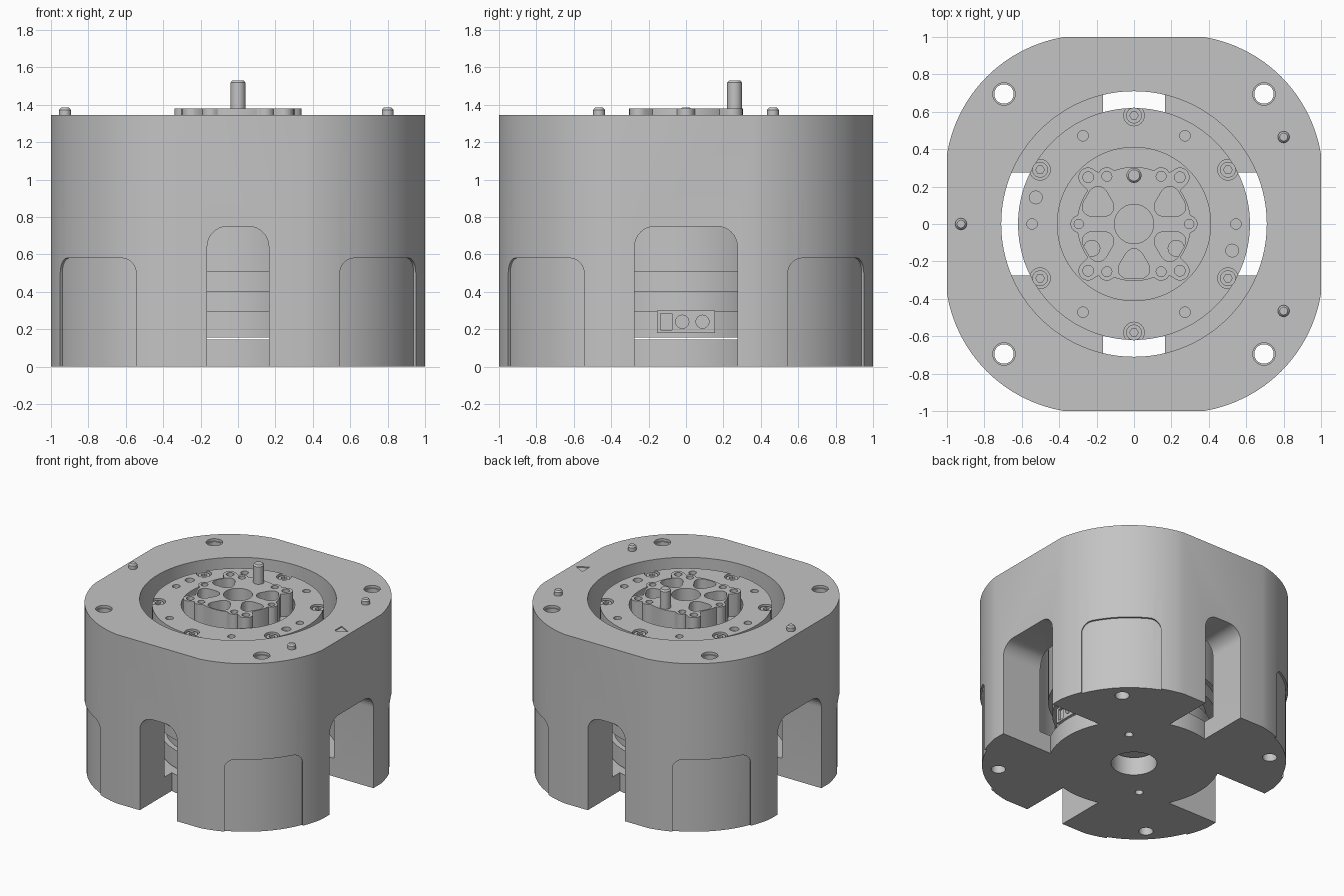
import bpy, bmesh
from math import sin, cos, pi, radians, sqrt, asin, atan2, hypot
from mathutils import Matrix

old = bpy.data.objects.get("Cube")
if old:
    bpy.data.objects.remove(old, do_unlink=True)

grey = bpy.data.materials.new("machined_grey")
grey.use_nodes = True
grey.diffuse_color = (0.55, 0.55, 0.55, 1)
grey.node_tree.nodes["Principled BSDF"].inputs["Base Color"].default_value = (0.55, 0.55, 0.55, 1)


def circle(r, x=0, y=0, n=32):
    return [(x + r * cos(2 * pi * i / n), y + r * sin(2 * pi * i / n)) for i in range(n)]


def add_prism(bm, pts, z0, z1):
    low = [bm.verts.new((x, y, z0)) for x, y in pts]
    high = [bm.verts.new((x, y, z1)) for x, y in pts]
    bm.faces.new(low[::-1])
    bm.faces.new(high)
    n = len(pts)
    for i in range(n):
        j = (i + 1) % n
        bm.faces.new((low[i], low[j], high[j], high[i]))


def finish(name, bm, matrix=Matrix()):
    bm.transform(matrix)
    bmesh.ops.recalc_face_normals(bm, faces=bm.faces[:])
    mesh = bpy.data.meshes.new(name)
    bm.to_mesh(mesh)
    bm.free()
    mesh.materials.append(grey)
    obj = bpy.data.objects.new(name, mesh)
    bpy.context.collection.objects.link(obj)
    return obj


def prisms(name, items, matrix=Matrix()):
    """items: (outline, bottom, top) for each separate solid."""
    bm = bmesh.new()
    for pts, z0, z1 in items:
        add_prism(bm, pts, z0, z1)
    return finish(name, bm, matrix)


def activate(obj):
    bpy.ops.object.select_all(action='DESELECT')
    obj.select_set(True)
    bpy.context.view_layer.objects.active = obj


def cut(obj, cutter):
    cutter.hide_render = True
    mod = obj.modifiers.new("cut", 'BOOLEAN')
    mod.operation = 'DIFFERENCE'
    mod.solver = 'EXACT'
    mod.object = cutter
    activate(obj)
    bpy.ops.object.modifier_apply(modifier=mod.name)
    bpy.data.objects.remove(cutter, do_unlink=True)


def smooth(obj):
    activate(obj)
    bpy.ops.object.shade_smooth_by_angle(angle=radians(25))


def lathe(name, profile, n=96):
    bm = bmesh.new()
    rings = []
    for r, z in profile:
        if r == 0:
            rings.append([bm.verts.new((0, 0, z))] * n)
        else:
            rings.append([bm.verts.new((x, y, z)) for x, y in circle(r, n=n)])
    for a, b in zip(rings, rings[1:]):
        for i in range(n):
            j = (i + 1) % n
            bm.faces.new(list(dict.fromkeys((a[i], a[j], b[j], b[i]))))
    return finish(name, bm)


def body_outline(inset=0.0):
    """Square with four broad corner arcs."""
    c, r = 0.25, 0.76
    a0 = asin(0.12 / r)
    pts = []
    for q in range(4):
        for i in range(17):
            a = a0 + (pi / 2 - 2 * a0) * i / 16
            x, y = c + (r - inset) * cos(a), c + (r - inset) * sin(a)
            for _ in range(q):
                x, y = -y, x
            pts.append((x, y))
    return pts


def arch(half, top, r):
    """Opening outline with rounded upper corners."""
    pts = [(-half, -0.1), (half, -0.1)]
    for sx, start in ((1, 0), (-1, pi / 2)):
        for i in range(9):
            a = start + pi / 2 * i / 8
            pts.append((sx * (half - r) + r * cos(a), top - r + r * sin(a)))
    return pts


def outward(angle):
    return Matrix.Rotation(radians(angle), 4, 'Z') @ Matrix.Rotation(pi / 2, 4, 'X')


TOP = 1.345
CORNERS = [(x, y) for x in (-0.695, 0.695) for y in (-0.695, 0.695)]

# Outer housing with stepped bore
housing = prisms("housing", [(body_outline(), 0, TOP)])
cut(housing, lathe("bore", [(0, -0.1), (0.62, -0.1), (0.62, 0.145), (0.71, 0.145),
                            (0.71, 1.5), (0, 1.5)]))

# Arched openings on the four sides
for angle, half in ((0, 0.165), (90, 0.275), (180, 0.165), (270, 0.275)):
    cut(housing, prisms("opening", [(arch(half, 0.75, 0.11), 0.3, 1.2)], outward(angle)))

# Shallow pockets on the four corners
for angle in (45, 135, 225, 315):
    pocket = prisms("pocket", [(arch(0.287, 0.58, 0.08), 0.85, 1.4)], outward(angle))
    cut(pocket, prisms("pocket_core", [(body_outline(0.015), -1, 1)]))
    cut(housing, pocket)

# Mounting holes and direction mark
cut(housing, prisms("mount_holes", [(circle(0.052, x, y), -0.1, 1.5) for x, y in CORNERS]))
cut(housing, prisms("mount_counterbores", [(circle(0.06, x, y), TOP - 0.02, 1.5) for x, y in CORNERS]))
cut(housing, prisms("direction_mark", [([(0.88, -0.047), (0.97, 0), (0.88, 0.047)], TOP - 0.008, 1.5)]))
smooth(housing)

# Base disc
base = prisms("base_disc", [(circle(0.62, n=96), 0, 0.145)])
cut(base, prisms("base_holes", [(circle(0.165, n=48), -0.1, 0.3),
                                (circle(0.03, 0.296, 0.296), -0.1, 0.1),
                                (circle(0.03, -0.296, -0.296), -0.1, 0.1)]))
smooth(base)

# Inner drive unit with recessed face
FACE = 1.30
drive = lathe("drive_unit", [(0, 0.155), (0.56, 0.155), (0.56, 0.295), (0.52, 0.295),
                             (0.52, 0.40), (0.59, 0.40), (0.59, 0.505), (0.62, 0.505),
                             (0.62, FACE), (0.41, FACE), (0.41, 1.2), (0, 1.2)])
six = [radians(30 + 60 * k) for k in range(6)]
screws = [(0.58 * cos(a), 0.58 * sin(a)) for a in six]
holes = [(circle(0.055, x, y), FACE - 0.08, 1.5) for x, y in screws]
for k in range(6):
    a = radians(60 * k)
    holes.append((circle(0.028, 0.545 * cos(a), 0.545 * sin(a)), FACE - 0.06, 1.5))
holes += [(circle(0.034, s * -0.525, s * 0.142), FACE - 0.03, 1.5) for s in (1, -1)]
cut(drive, prisms("face_holes", holes))
smooth(drive)


def screw(name, x, y, r, z0, z1):
    obj = prisms(name, [(circle(r, x, y), z0, z1)])
    cut(obj, prisms("socket", [(circle(r * 0.55, x, y, 6), z1 - 0.03, z1 + 0.1)]))
    smooth(obj)


for x, y in screws:
    screw("rim_screw", x, y, 0.042, FACE - 0.09, FACE - 0.01)

# Lobed central hub
lobes = [(s * 0.295, 0, 0.045) for s in (1, -1)]
lobes += [(s * x, t * y, r) for s in (1, -1) for t in (1, -1)
          for x, y, r in ((0.245, 0.25, 0.052), (0.145, 0.255, 0.048))]


def hub_radius(a):
    best = 0.305
    for x, y, r in lobes:
        d, delta = hypot(x, y), a - atan2(y, x)
        room = r * r - (d * sin(delta)) ** 2
        if room > 0 and cos(delta) > 0:
            best = max(best, d * cos(delta) + sqrt(room))
    return best


HUB = 1.38
turn = [2 * pi * i / 240 for i in range(240)]
hub = prisms("hub", [([(hub_radius(a) * cos(a), hub_radius(a) * sin(a)) for a in turn], 1.19, HUB)])


def hub_pocket(a):
    pts = []
    for i in range(36):
        t = 2 * pi * i / 36
        r = 0.08 * (1 - 0.12 * cos(3 * t))
        pts.append((0.222 * cos(a) + r * cos(t + a), 0.222 * sin(a) + r * sin(t + a)))
    return pts


hub_cuts = [(circle(0.105, n=48), 1.21, 1.5)]
hub_cuts += [(hub_pocket(a), 1.21, 1.5) for k, a in enumerate(six) if k != 1]
hub_cuts += [(circle(r * 0.55, x, y, 24), HUB - 0.05, 1.5) for x, y, r in lobes]
cut(hub, prisms("hub_cuts", hub_cuts))
smooth(hub)
for s in (1, -1):
    smooth(prisms("hub_dowel", [(circle(0.045, s * 0.225, -0.13), 1.2, 1.3)]))


# Locating pins with chamfered tips
def pin(name, x, y, r, z0, z1):
    obj = lathe(name, [(0, z0), (r, z0), (r, z1 - 0.012), (r - 0.01, z1), (0, z1)], 32)
    obj.location = (x, y, 0)
    smooth(obj)


pin("drive_pin", 0, 0.26, 0.04, 1.25, 1.53)
for x, y in ((-0.925, 0), (0.8, 0.465), (0.8, -0.465)):
    pin("locating_pin", x, y, 0.031, TOP - 0.05, 1.385)

# Connector behind the wide opening
plug = [(-0.155, 0.18), (0.155, 0.18), (0.155, 0.30), (-0.155, 0.30)]
connector = prisms("connector", [(plug, 0.45, 0.6)], outward(90))
slot = [(-0.135, 0.195), (-0.075, 0.195), (-0.075, 0.285), (-0.135, 0.285)]
cut(connector, prisms("sockets", [(circle(0.035, -0.02, 0.24), 0.57, 0.7),
                                  (circle(0.035, 0.088, 0.24), 0.57, 0.7),
                                  (slot, 0.58, 0.7)], outward(90)))
smooth(connector)
